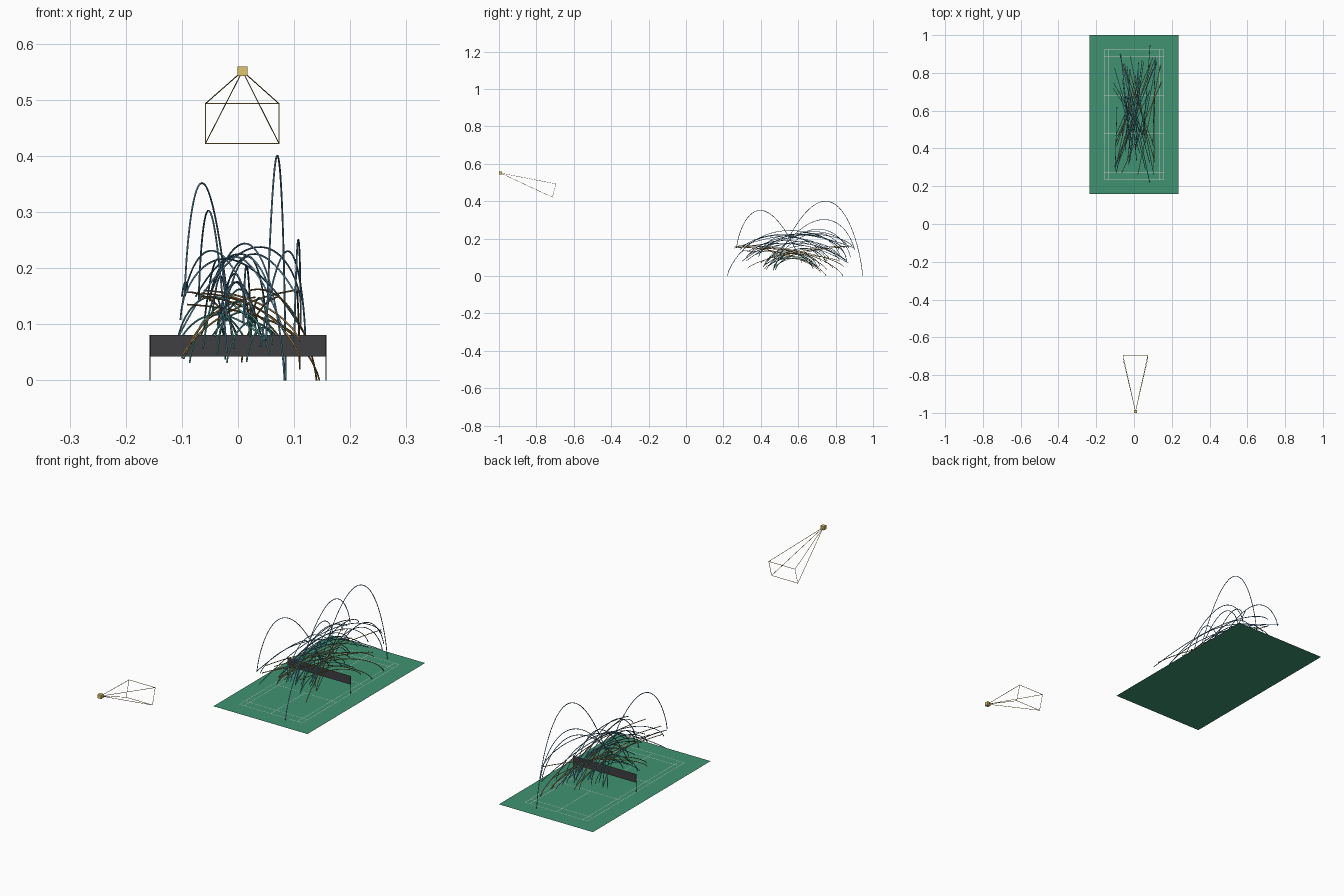
import bpy, random
from mathutils import Vector

if "Cube" in bpy.data.objects:
    bpy.data.objects.remove(bpy.data.objects["Cube"])

random.seed(7)
NET_Y, S = 0.58, 0.0515            # court centre, model units per metre


def mat(name, rgb):
    m = bpy.data.materials.new(name)
    m.diffuse_color = (*rgb, 1)
    m.use_nodes = True
    m.node_tree.nodes["Principled BSDF"].inputs["Base Color"].default_value = m.diffuse_color
    return m


GREEN = mat("court_green", (0.05, 0.29, 0.17))
WHITE = mat("line_white", (0.85, 0.88, 0.85))
DARK = mat("net_dark", (0.05, 0.05, 0.055))
SAND = mat("camera_yellow", (0.75, 0.55, 0.15))
BLUE = mat("lob_blue", (0.12, 0.32, 0.50))
BROWN = mat("smash_orange", (0.55, 0.30, 0.08))
TEAL = mat("net_shot_teal", (0.10, 0.42, 0.38))


def mesh(name, verts, faces, material):
    me = bpy.data.meshes.new(name)
    me.from_pydata(verts, [], faces)
    me.materials.append(material)
    ob = bpy.data.objects.new(name, me)
    bpy.context.collection.objects.link(ob)
    return ob


def flat(name, rects, z, material):
    v, f = [], []
    for x0, x1, y0, y1 in rects:
        n = len(v)
        v += [(x0, y0, z), (x1, y0, z), (x1, y1, z), (x0, y1, z)]
        f.append((n, n + 1, n + 2, n + 3))
    return mesh(name, v, f, material)


def tubes(name, paths, radius, material):
    cu = bpy.data.curves.new(name, 'CURVE')
    cu.dimensions = '3D'
    cu.bevel_depth, cu.bevel_resolution, cu.use_fill_caps = radius, 1, True
    for path in paths:
        sp = cu.splines.new('POLY')
        sp.points.add(len(path) - 1)
        for p, co in zip(sp.points, path):
            p.co = (*co, 1)
    cu.materials.append(material)
    ob = bpy.data.objects.new(name, cu)
    bpy.context.collection.objects.link(ob)
    bpy.ops.object.select_all(action='DESELECT')
    ob.select_set(True)
    bpy.context.view_layer.objects.active = ob
    bpy.ops.object.convert(target='MESH')
    return ob


# playing surface and its markings
flat("court_floor", [(-0.235, 0.235, 0.16, 1.0)], 0, GREEN)
HX, HY, W = 3.05 * S, 6.7 * S, 0.001
lines = [(x - W, x + W, NET_Y - HY, NET_Y + HY) for x in (-HX, -HX + 0.46 * S, HX - 0.46 * S, HX)]
for side in (-1, 1):
    for d in (1.98, 5.94, 6.7):
        y = NET_Y + side * d * S
        lines.append((-HX, HX, y - W, y + W))
    a, b = sorted((NET_Y + side * 1.98 * S, NET_Y + side * HY))
    a, b = (NET_Y + 1.98 * S, NET_Y + HY) if side > 0 else (NET_Y - HY, NET_Y - 1.98 * S)
    lines.append((-W, W, a, b))
flat("court_lines", lines, 0.0008, WHITE)

# net and posts
mesh("net", [(-HX, NET_Y, 0.042), (HX, NET_Y, 0.042), (HX, NET_Y, 0.081), (-HX, NET_Y, 0.081)],
     [(0, 1, 2, 3)], DARK)
tubes("net_posts", [[(x, NET_Y, 0), (x, NET_Y, 0.081)] for x in (-HX, HX)], 0.001, DARK)

# camera body and view frustum
eye = Vector((0.008, -0.992, 0.551))
bpy.ops.mesh.primitive_cube_add(size=0.017, location=eye)
body = bpy.context.object
body.name = "camera_body"
body.data.materials.append(SAND)
c = [(-0.058, -0.695, 0.493), (0.073, -0.695, 0.493), (0.073, -0.715, 0.422), (-0.058, -0.715, 0.422)]
tubes("camera_frustum", [[eye, p] for p in c] + [[c[i], c[(i + 1) % 4]] for i in range(4)], 0.001, SAND)


# flight path: straight in plan, arched in height, steeper at the end
def arc(x0, y0, z0, x1, y1, z1, h, n=24):
    pts = []
    for i in range(n + 1):
        s = i / n
        t = 1 - (1 - s) ** 1.3
        pts.append((x0 + (x1 - x0) * t, y0 + (y1 - y0) * t, z0 + (z1 - z0) * s + 4 * h * s * (1 - s)))
    return pts


LOBS = [
    (-0.010, 0.62, 0.07, -0.095, 0.27, 0.15, 0.24),
    (0.050, 0.48, 0.06, 0.085, 0.945, 0.0, 0.37),
    (-0.020, 0.44, 0.05, -0.070, 0.90, 0.14, 0.205),
    (-0.050, 0.85, 0.15, 0.083, 0.22, 0.0, 0.16),
    (0.100, 0.42, 0.06, 0.112, 0.88, 0.10, 0.17),
    (0.040, 0.45, 0.06, 0.120, 0.86, 0.08, 0.16),
    (-0.105, 0.30, 0.08, 0.110, 0.87, 0.15, 0.12),
    (0.120, 0.86, 0.08, -0.100, 0.30, 0.13, 0.11),
    (0.105, 0.26, 0.15, -0.020, 0.89, 0.16, 0.07),
    (-0.075, 0.90, 0.15, 0.060, 0.29, 0.14, 0.08),
    (-0.100, 0.28, 0.15, -0.090, 0.62, 0.16, 0.02),
]
SMASHES = [
    (-0.065, 0.27, 0.155, 0.145, 0.75, 0.0, 0.035),
    (-0.090, 0.30, 0.135, 0.100, 0.82, 0.08, 0.01),
    (0.100, 0.88, 0.16, -0.100, 0.42, 0.04, 0.02),
    (-0.060, 0.85, 0.16, 0.110, 0.40, 0.07, 0.02),
    (0.105, 0.29, 0.16, 0.110, 0.72, 0.02, 0.02),
    (0.020, 0.26, 0.16, 0.140, 0.84, 0.0, 0.05),
]


# remaining rally strokes, alternating sides
def rally(count, reach, z_start, z_end, height):
    u, out = random.uniform, []
    for i in range(count):
        s = 1 if i % 2 else -1
        f = 1 if (i // 2) % 2 else -1
        out.append((f * u(0.02, 0.10), NET_Y + s * u(*reach), u(*z_start),
                    -f * u(-0.03, 0.11), NET_Y - s * u(*reach), u(*z_end), u(*height)))
    return out


LOBS += rally(9, (0.18, 0.29), (0.06, 0.15), (0.08, 0.15), (0.07, 0.12))
SMASHES += rally(5, (0.16, 0.27), (0.14, 0.16), (0.03, 0.07), (0.01, 0.03))
DROPS = rally(13, (0.10, 0.18), (0.03, 0.08), (0.03, 0.08), (0.05, 0.085))

tubes("lob_paths", [arc(*p) for p in LOBS], 0.0016, BLUE)
tubes("smash_paths", [arc(*p) for p in SMASHES], 0.0016, BROWN)
tubes("net_shot_paths", [arc(*p) for p in DROPS], 0.0016, TEAL)
